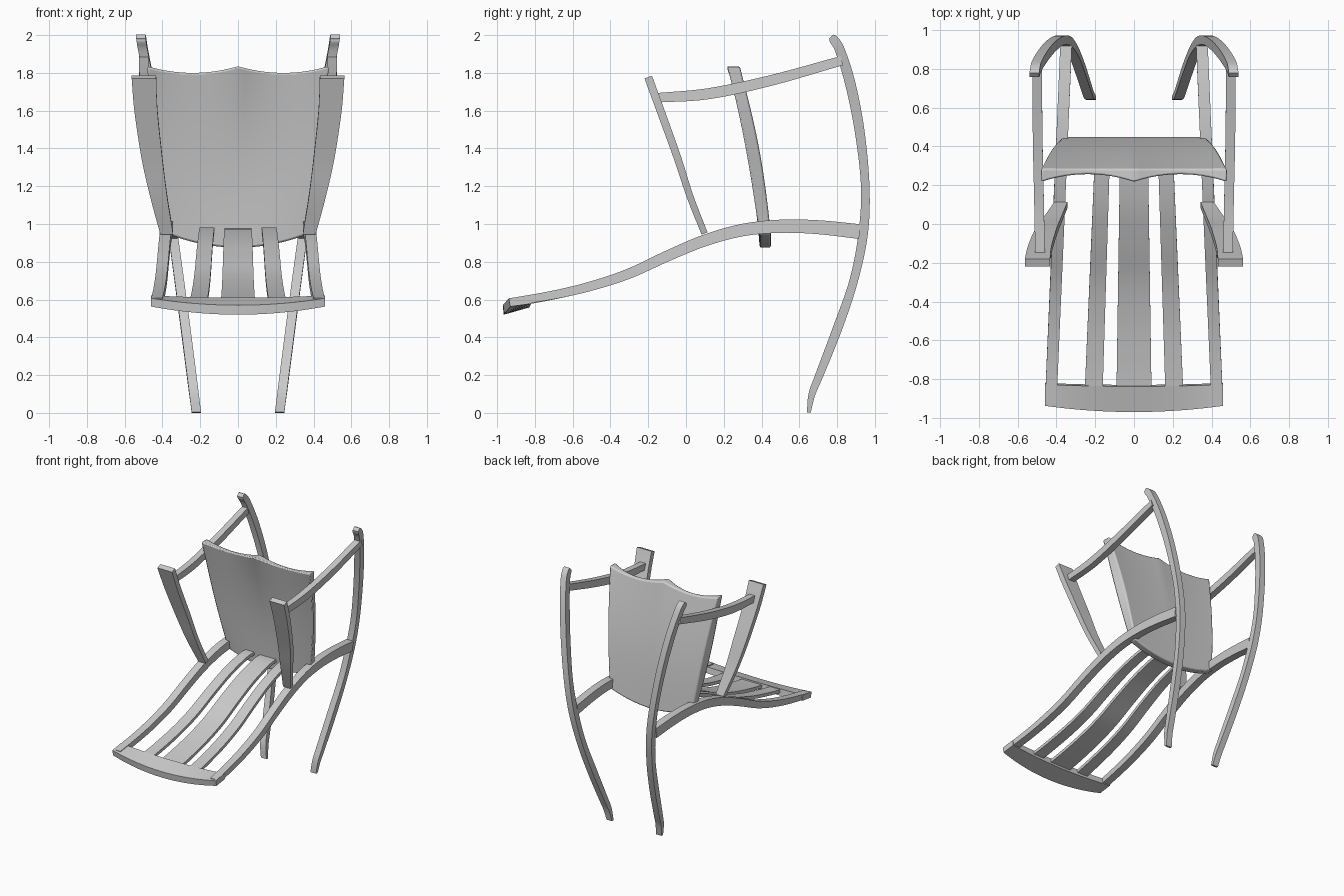
import bpy, math
from mathutils import Vector

if "Cube" in bpy.data.objects:
    bpy.data.objects.remove(bpy.data.objects["Cube"])

grey = bpy.data.materials.new("plain grey")
grey.use_nodes = True
grey.diffuse_color = (0.6, 0.6, 0.6, 1)
grey.node_tree.nodes["Principled BSDF"].inputs["Base Color"].default_value = (0.6, 0.6, 0.6, 1)


def loft(name, rings, mirror=False, bevel=0.0):
    """Skin matching rings of points; each ring runs along one face and back along the other."""
    n = len(rings[0])
    verts = [p for r in rings for p in r]
    faces = []
    for k in range(len(rings) - 1):
        for i in range(n):
            j = (i + 1) % n
            faces.append((k * n + i, k * n + j, (k + 1) * n + j, (k + 1) * n + i))
    for base in (0, (len(rings) - 1) * n):
        for i in range(n // 2 - 1):
            quad = [base + q for q in (i, i + 1, n - 2 - i, n - 1 - i)]
            faces.append(quad if base else quad[::-1])
    mesh = bpy.data.meshes.new(name)
    mesh.from_pydata(verts, [], faces)
    mesh.materials.append(grey)
    obj = bpy.data.objects.new(name, mesh)
    bpy.context.collection.objects.link(obj)
    for o in bpy.context.selected_objects:
        o.select_set(False)
    obj.select_set(True)
    bpy.context.view_layer.objects.active = obj
    bpy.ops.object.mode_set(mode='EDIT')
    bpy.ops.mesh.select_all(action='SELECT')
    bpy.ops.mesh.normals_make_consistent(inside=False)
    bpy.ops.object.mode_set(mode='OBJECT')
    bpy.ops.object.shade_smooth_by_angle(angle=math.radians(35))
    if bevel:
        m = obj.modifiers.new("soft edges", 'BEVEL')
        m.width, m.segments, m.limit_method = bevel, 2, 'ANGLE'
        m.angle_limit = math.radians(50)
    if mirror:
        obj.modifiers.new("mirror", 'MIRROR')
    return obj


def smooth_path(stations, steps=6):
    """Catmull-Rom interpolation of every number in the stations."""
    s = [Vector(p) for p in stations]
    s = [2 * s[0] - s[1]] + s + [2 * s[-1] - s[-2]]
    out = []
    for a, b, c, d in zip(s, s[1:], s[2:], s[3:]):
        for k in range(steps):
            t = k / steps
            out.append(0.5 * (2 * b + (c - a) * t + (2 * a - 5 * b + 4 * c - d) * t * t
                              + (3 * b - a - 3 * c + d) * t ** 3))
    return out + [s[-2]]


def bar(name, stations, mirror=True):
    """Bent strip; stations are y, z, x, width across, thickness."""
    path = smooth_path(stations)
    rings = []
    for i, p in enumerate(path):
        a, b = path[max(i - 1, 0)], path[min(i + 1, len(path) - 1)]
        ty, tz = b[0] - a[0], b[1] - a[1]
        size = math.hypot(ty, tz)
        ny, nz = -tz / size * p[4] / 2, ty / size * p[4] / 2
        l, r = p[2] - p[3] / 2, p[2] + p[3] / 2
        rings.append([(l, p[0] + ny, p[1] + nz), (r, p[0] + ny, p[1] + nz),
                      (r, p[0] - ny, p[1] - nz), (l, p[0] - ny, p[1] - nz)])
    return loft(name, rings, mirror)


# Long wavy side rails of the slatted back
curve = [(0.92, 0.96), (0.7, 0.983), (0.5, 0.988), (0.3, 0.968), (0.1, 0.913), (-0.1, 0.83),
         (-0.3, 0.738), (-0.5, 0.672), (-0.7, 0.625), (-0.92, 0.588)]
bar("back_rail", [(y, z, 0.39 - 0.043 * y, 0.06, 0.078 - 0.02 * (0.92 - y)) for y, z in curve])

# Slats following the rails
slat_curve = [(0.43, 0.975)] + curve[3:-1] + [(-0.85, 0.597)]
bar("center_slat", [(y, z - 0.012, 0, 0.155 - 0.03 * y, 0.025) for y, z in slat_curve], False)
bar("side_slat", [(y, z - 0.005, 0.176 - 0.037 * y, 0.082 - 0.012 * y, 0.025) for y, z in slat_curve])

# Bowed crest across the end of the back
rings = []
for i in range(21):
    x = -0.46 + 0.046 * i
    c = 1 - (x / 0.46) ** 2
    rings.append([(x, -0.938 - 0.032 * c, 0.607 - 0.037 * c), (x, -0.828 - 0.01 * c, 0.622 - 0.012 * c),
                  (x, -0.82 - 0.01 * c, 0.578 - 0.02 * c), (x, -0.93 - 0.035 * c, 0.563 - 0.043 * c)])
loft("crest", rings)

# Dished saddle seat with a twin-scallop edge
rings = []
N = 28
for k in range(25):
    v = k / 24
    front, back = [], []
    for i in range(N + 1):
        u = -1 + 2 * i / N
        s = (1 - 2 * abs(u)) ** 2
        low, high = 0.875 + 0.07 * u * u, 1.8 + 0.035 * s
        z = low + (high - low) * v
        w = 0.365 + 0.115 * v + 0.025 * math.sin(math.pi * v)
        yf = 0.39 - 0.135 * v - 0.04 * s * v ** 3 + 0.02 * math.sin(math.pi * v) * (1 - u * u)
        yb = 0.45 - 0.165 * v + 0.022 * math.sin(math.pi * v)
        wb = w * (1 - 0.06 * math.sin(math.pi * v))
        front.append((u * w, yf, z))
        back.append((u * wb, yb, z))
    rings.append(front + back[::-1])
loft("seat", rings, bevel=0.01)

# Broad curved front posts
bar("front_post", [(-0.2, 1.778, 0.498, 0.13, 0.042), (-0.135, 1.6, 0.487, 0.122, 0.042),
                   (-0.045, 1.35, 0.455, 0.11, 0.04), (0.02, 1.15, 0.42, 0.09, 0.036),
                   (0.098, 0.95, 0.377, 0.068, 0.034)])

# Side stretchers joining the posts and the bent legs
bar("side_stretcher", [(-0.155, 1.668, 0.485, 0.05, 0.05), (0.12, 1.69, 0.49, 0.05, 0.058),
                       (0.45, 1.76, 0.497, 0.05, 0.056), (0.825, 1.865, 0.5, 0.05, 0.05)])

# Tall bent legs sweeping from the floor to the top
bar("bent_leg", [(0.65, 0.002, 0.22, 0.05, 0.02), (0.667, 0.1, 0.233, 0.05, 0.036),
                 (0.706, 0.2, 0.246, 0.05, 0.043), (0.803, 0.45, 0.278, 0.05, 0.05),
                 (0.888, 0.7, 0.311, 0.05, 0.045), (0.938, 0.95, 0.345, 0.05, 0.05),
                 (0.949, 1.2, 0.382, 0.05, 0.045), (0.918, 1.5, 0.428, 0.05, 0.052),
                 (0.868, 1.75, 0.47, 0.05, 0.055), (0.815, 1.92, 0.502, 0.05, 0.052),
                 (0.783, 1.975, 0.511, 0.05, 0.048), (0.768, 1.992, 0.514, 0.05, 0.03)])
